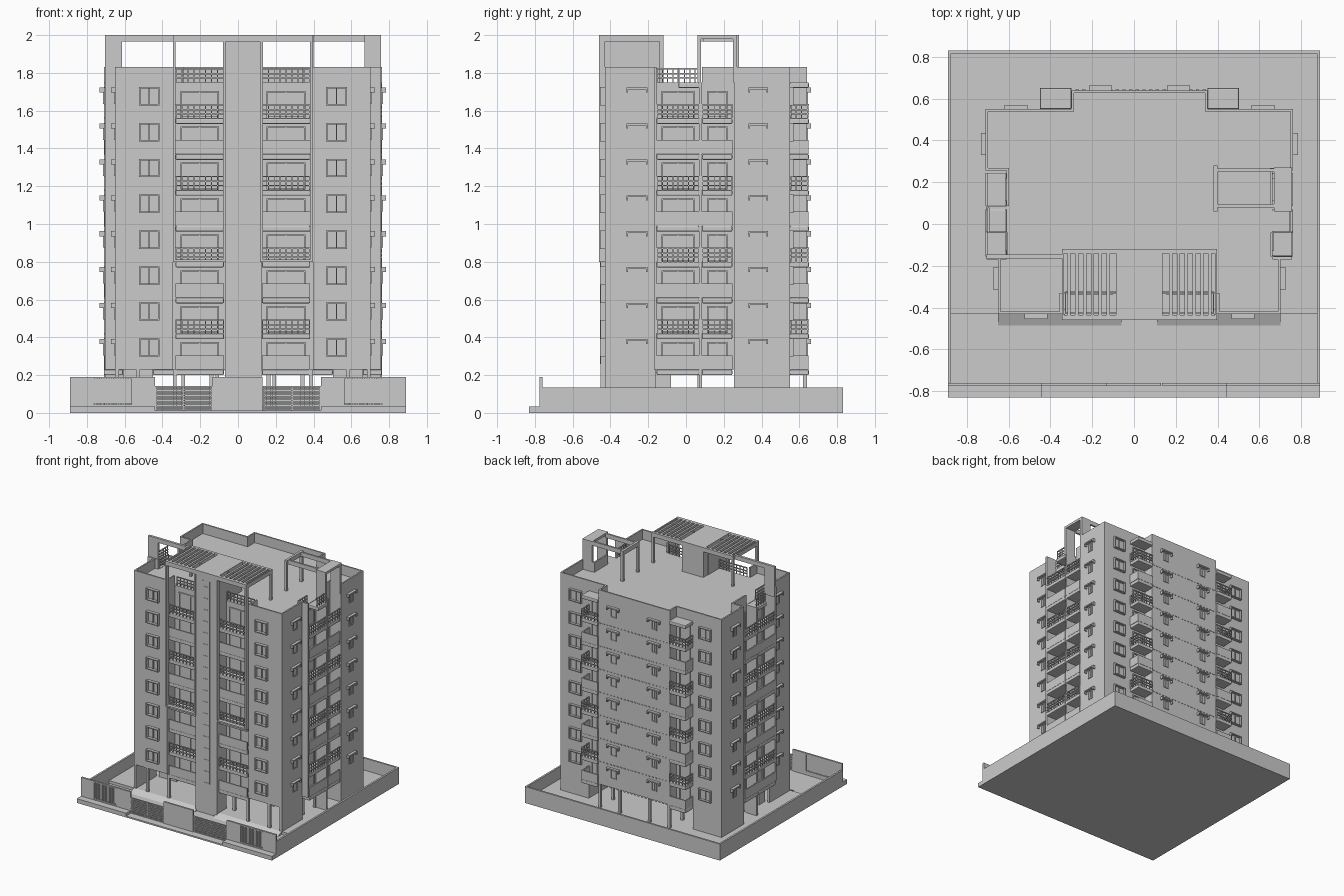
import bpy, bmesh
from mathutils import Vector

if "Cube" in bpy.data.objects:
    bpy.data.objects.remove(bpy.data.objects["Cube"])

CX = 0.026                                   # mirror line of the tower
FLOORS = [0.23 + 0.19 * k for k in range(8)]
ROOF, RIM, TOP = 1.75, 1.83, 2.0


def finish(name, bm):
    bmesh.ops.recalc_face_normals(bm, faces=bm.faces)
    me = bpy.data.meshes.new(name)
    bm.to_mesh(me)
    bm.free()
    ob = bpy.data.objects.new(name, me)
    bpy.context.collection.objects.link(ob)
    return ob


def boxes(name, items, mirror=False, cx=CX):
    """One object from (x0, x1, y0, y1, z0, z1) boxes, optionally mirrored in x."""
    bm = bmesh.new()
    items = list(items)
    if mirror:
        items += [(2 * cx - b[1], 2 * cx - b[0]) + tuple(b[2:]) for b in items]
    for x0, x1, y0, y1, z0, z1 in items:
        vs = bmesh.ops.create_cube(bm, size=1)['verts']
        for v in vs:
            v.co = Vector(((x0 + x1) / 2 + v.co.x * (x1 - x0),
                           (y0 + y1) / 2 + v.co.y * (y1 - y0),
                           (z0 + z1) / 2 + v.co.z * (z1 - z0)))
    return finish(name, bm)


def prism(name, pts, vec):
    bm = bmesh.new()
    f = bm.faces.new([bm.verts.new(p) for p in pts])
    r = bmesh.ops.extrude_face_region(bm, geom=[f])
    bmesh.ops.translate(bm, vec=vec, verts=[g for g in r['geom'] if isinstance(g, bmesh.types.BMVert)])
    return finish(name, bm)


def on_wall(face, pos, u0, u1, d0, d1, z0, z1):
    """Box on a wall: u runs along the wall, d is the distance outward."""
    if face == 'front':
        return (u0, u1, pos - d1, pos - d0, z0, z1)
    if face == 'back':
        return (u0, u1, pos + d0, pos + d1, z0, z1)
    return (pos - d1, pos - d0, u0, u1, z0, z1)      # left


def frame(face, pos, u0, u1, z0, z1, t=0.01, d=0.02, mullion=True):
    out = [on_wall(face, pos, u0, u1, 0, d, z1 - t, z1), on_wall(face, pos, u0, u1, 0, d, z0, z0 + t),
           on_wall(face, pos, u0, u0 + t, 0, d, z0 + t, z1 - t), on_wall(face, pos, u1 - t, u1, 0, d, z0 + t, z1 - t)]
    if mullion:
        c = (u0 + u1) / 2
        out.append(on_wall(face, pos, c - .003, c + .003, 0, d * .4, z0 + t, z1 - t))
    return out


def hood(face, pos, u0, u1, f):
    """Projecting hood with short cheeks over a small window."""
    c = (u0 + u1) / 2
    return [on_wall(face, pos, u0, u1, 0, .022, f + .152, f + .162),
            on_wall(face, pos, u0, u0 + .008, 0, .022, f + .135, f + .152),
            on_wall(face, pos, u1 - .008, u1, 0, .022, f + .135, f + .152)] + \
        frame(face, pos, c - .025, c + .025, f + .075, f + .15, .006, .006)


def rail(face, pos, u0, u1, f):
    out = [on_wall(face, pos, u0, u1, -.008, 0, f + h, f + h + .007) for h in (.02, .042, .068)]
    n = max(2, round((u1 - u0) / .03))
    for i in range(n + 1):
        u = u0 + (u1 - u0 - .005) * i / n
        out.append(on_wall(face, pos, u, u + .005, -.007, -.001, f, f + .07))
    return out


# ---- plot: base, raised floor, ramps, kerbs, perimeter wall
boxes('base_slab', [(-.89, .89, -.83, .83, 0, .012)])
boxes('raised_floor', [(-.875, .875, -.43, .815, .012, .035)])
for i, x in enumerate((-.65, .11)):
    prism(f'ramp_{i}', [(x, -.485, .012), (x, -.43, .012), (x, -.43, .036)], (.59, 0, 0))
boxes('kerbs', [(-.89, -.44, -.83, -.76, .012, .035)], True, 0)
boxes('perimeter_wall', [(-.89, -.875, -.76, .83, .012, .135)], True, 0)
boxes('rear_wall', [(-.875, .875, .815, .83, .012, .135)])
boxes('front_wall', [(-.89, -.77, -.775, -.76, .035, .19), (-.565, -.44, -.775, -.76, .035, .19),
                     (-.77, -.565, -.775, -.76, .18, .19), (-.77, -.565, -.775, -.76, .035, .045)], True, 0)
boxes('front_wall_centre', [(-.135, .13, -.775, -.76, .012, .19)])
boxes('grilles', [(-.77 + .0128 * i, -.763 + .0128 * i, -.771, -.765, .045, .18) for i in range(16)]
      + [(-.77, -.565, -.766, -.763, .05, .18)], True, 0)
boxes('drive_gates', [(-.44, -.133, -.772, -.764, .014 + .0135 * i, .022 + .0135 * i) for i in range(10)]
      + [(x, x + .008, -.77, -.762, .012, .143) for x in (-.44, -.29, -.141)], True, 0)

# ---- tower body
half = [(-.345, -.33), (-.345, -.43), (-.65, -.43), (-.65, -.16), (-.61, -.16), (-.61, .255),
        (-.71, .255), (-.71, .55), (-.30, .55), (-.30, .64)]
outline = half + [(2 * CX - x, y) for x, y in reversed(half)]
prism('tower_body', [(x, y, .23) for x, y in outline], (0, 0, ROOF - .23))
t = .012
boxes('parapet', [(-.65, -.345, -.43, -.43 + t, ROOF, RIM), (-.65, -.65 + t, -.43 + t, -.16, ROOF, RIM),
                  (-.345 - t, -.345, -.43 + t, -.33, ROOF, RIM),
                  (-.61, -.61 + t, .085, .255, ROOF, RIM), (-.71, -.61 + t, .255, .255 + t, ROOF, RIM),
                  (-.71, -.71 + t, .255 + t, .55, ROOF, RIM), (-.71 + t, -.30 + t, .55 - t, .55, ROOF, RIM),
                  (-.30, -.30 + t, .55, .64, ROOF, RIM)], True)
boxes('parapet_back', [(-.30 + t, 2 * CX + .30 - t, .64 - t, .64, ROOF, RIM)])

# ---- open ground floor: corner rooms, side walls, pillars
boxes('ground_rooms', [(-.71, -.45, .255, .55, .035, .23)], True)
boxes('ground_side_walls', [(-.65, -.63, -.43, -.16, .035, .23), (-.61, -.45, -.16, -.08, .035, .23)], True)
boxes('ground_pillars', [(x, x + .02, y, y + .02, .035, .23)
                         for x, y in ((-.54, -.43), (-.345, -.43), (-.15, -.33), (-.345, -.1),
                                      (-.30, .62), (-.12, .62), (-.30, .45), (-.61, .06))], True)

# ---- windows
win, hoods = [], []
for f in FLOORS:
    win += frame('front', -.43, -.525, -.415, f + .068, f + .165, .008, .024)
    win += frame('back', .55, -.62, -.51, f + .068, f + .165, .008, .02)
    hoods += hood('left', -.71, .33, .435, f) + hood('left', -.65, -.315, -.205, f)
    hoods += hood('back', .64, -.215, -.105, f)
boxes('windows', win, True)
boxes('window_hoods', hoods, True)
boxes('vent_row', [(-.28 + .032 * i, -.264 + .032 * i, .64, .644, f - .006, f) for f in FLOORS for i in range(20)])

# ---- balconies: (face, edge, wall, u0, u1), solid front and railing on alternate floors
bays = [('front', -.43, -.33, -.33, -.075), ('left', -.71, -.61, -.155, .07),
        ('left', -.71, -.61, .085, .245), ('back', .65, .55, -.45, -.30)]
slabs, fronts, rails, doors = [], [], [], []
for face, edge, wall, u0, u1 in bays:
    depth = abs(edge - wall)
    for k, f in enumerate(FLOORS):
        slabs.append(on_wall(face, edge, u0, u1, -depth, 0, f - .03, f))
        if k % 2 == 0:
            fronts.append(on_wall(face, edge, u0, u1, -.012, -.002, f, f + .075))
        else:
            rails += rail(face, edge, u0, u1, f)
        if face == 'back':                    # outer end of the corner balcony
            if k % 2 == 0:
                fronts.append((u0, u0 + .01, .55, .64, f, f + .075))
            else:
                rails += rail('left', u0, .55, .645, f)
        a, b = u0 + .025, u1 - .025
        doors += frame(face, wall, a, b, f + .002, f + .145, .008, .008)
slabs += [on_wall('left', -.71, -.04, .07, -.1, 0, ROOF - .03, ROOF),
          on_wall('back', .65, -.45, -.30, -.1, 0, ROOF - .03, ROOF)]
rails += rail('left', -.70, -.04, .08, ROOF) + rail('left', -.61, -.155, -.04, ROOF)
rails += rail('front', -.33, -.33, -.075, ROOF)
slab_ob = boxes('balcony_slabs', slabs, True)
bev = slab_ob.modifiers.new('rounded', 'BEVEL')
bev.width, bev.segments = .006, 2
boxes('balcony_fronts', fronts, True)
boxes('balcony_rails', rails, True)
boxes('balcony_doors', doors, True)
boxes('balcony_dividers', [(-.705, -.61, .07, .085, .035, ROOF),
                           (-.705, -.61, -.17, -.155, .23, RIM)], True)

# ---- central stair shaft with ladder-like trim
boxes('stair_shaft', [(-.07, .125, -.452, -.33, .012, 1.965), (-.07, .125, -.33, -.125, ROOF, 1.965)])
boxes('shaft_trim', [(x, x + .008, -.456, -.452, .26, 1.93) for x in (-.005, .052)]
     + [(-.005, .06, -.455, -.452, .26 + .095 * i, .268 + .095 * i) for i in range(18)])
boxes('shaft_panels', [(-.074, -.07, -.335, -.185, ROOF, 1.96)], True)

# ---- tall front frames and roof pergola
boxes('front_frames', [(-.345, -.33, -.46, -.43, .8, 1.965), (-.08, -.065, -.46, -.43, .8, 1.965),
                       (-.33, -.08, -.46, -.43, .8, .812),
                       (-.345, -.33, -.14, -.12, ROOF, 1.965)], True)
slats = [(-.319 + .0375 * i, -.303 + .0375 * i, -.435, -.14, 1.965, TOP) for i in range(6)]
boxes('pergola', slats + [(-.345, -.335, -.435, -.14, 1.965, TOP), (-.345, CX, -.46, -.435, 1.965, TOP),
                          (-.345, CX, -.14, -.12, 1.965, TOP), (-.085, CX, -.435, -.14, 1.965, TOP),
                          (-.335, -.085, -.335, -.328, 1.97, 1.99)], True)

# ---- roof frames at the sides
boxes('left_roof_frame', [(-.705, -.615, -.165, -.145, ROOF, 1.965), (-.705, -.345, -.165, -.145, 1.965, TOP)])
boxes('right_roof_frame', [(.67, .757, .06, .08, ROOF, TOP), (.67, .757, .25, .27, ROOF, TOP),
                           (.67, .757, .08, .25, 1.98, TOP),
                           (.40, .67, .08, .095, 1.965, TOP), (.40, .67, .25, .265, 1.965, TOP),
                           (.38, .40, .06, .28, 1.965, TOP),
                           (.38, .40, .06, .08, ROOF, 1.965), (.38, .40, .26, .28, ROOF, 1.965)])
